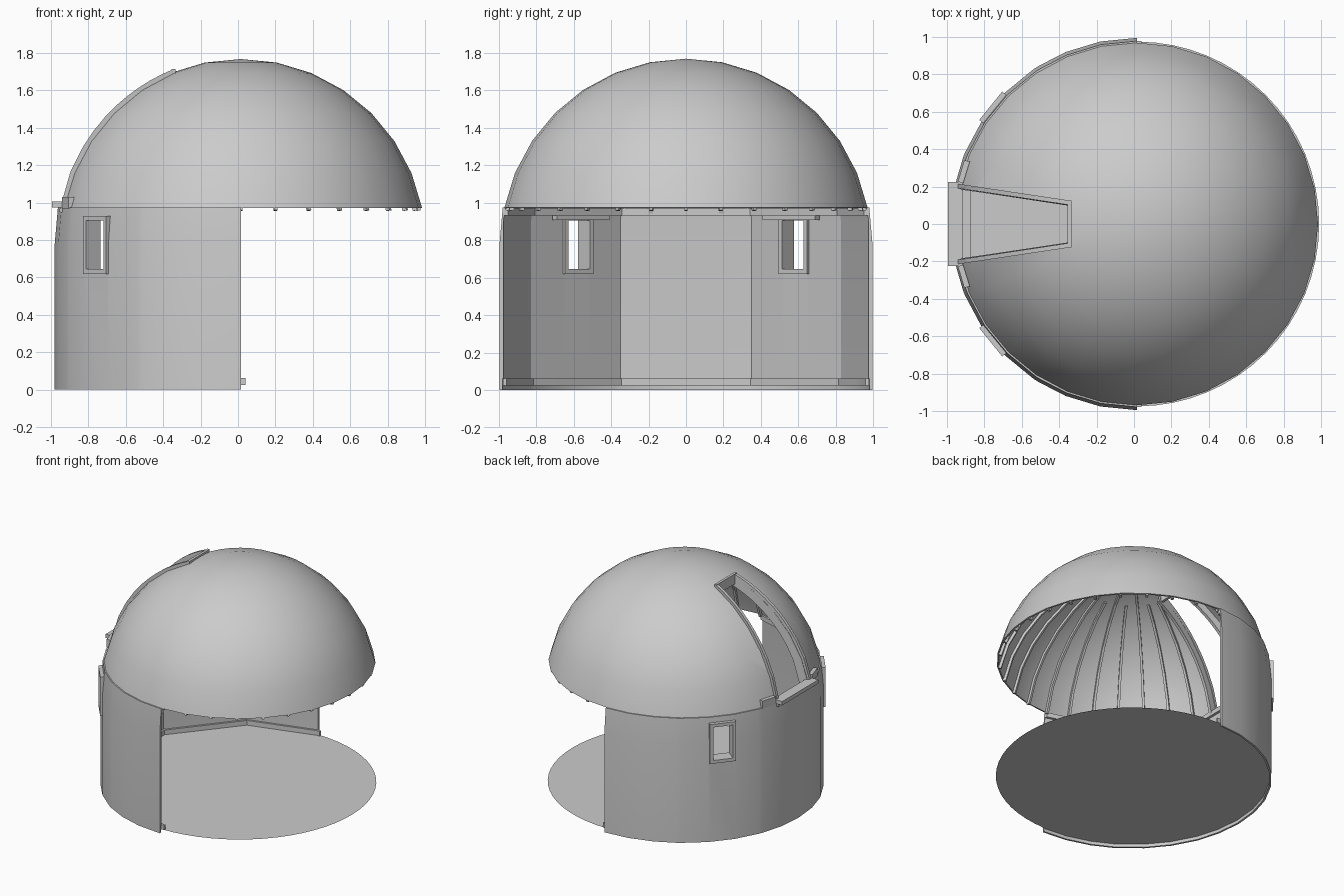
import bpy, bmesh
from math import sin, cos, radians, sqrt, pi
from mathutils import Vector, Matrix

old = bpy.data.objects.get("Cube")
if old:
    bpy.data.objects.remove(old, do_unlink=True)

CX, CZ, R = 0.015, 0.78, 0.988   # dome sphere centre and radius
STEP = 11.25                     # degrees per facet

plaster = bpy.data.materials.new("pale grey")
plaster.use_nodes = True
GREY = (0.6, 0.6, 0.6, 1)
plaster.diffuse_color = GREY
plaster.node_tree.nodes["Principled BSDF"].inputs["Base Color"].default_value = GREY


def finish(name, bm, smooth=True):
    bmesh.ops.recalc_face_normals(bm, faces=bm.faces)
    me = bpy.data.meshes.new(name)
    bm.to_mesh(me)
    bm.free()
    ob = bpy.data.objects.new(name, me)
    bpy.context.collection.objects.link(ob)
    me.materials.append(plaster)
    if smooth:
        bpy.ops.object.select_all(action='DESELECT')
        ob.select_set(True)
        bpy.context.view_layer.objects.active = ob
        bpy.ops.object.shade_smooth_by_angle(angle=radians(25))
    return ob


def loft(bm, sections, closed=False):
    """Join equal point loops into a skin, capped unless it closes on itself."""
    rows = [[bm.verts.new(p) for p in s] for s in sections]
    n = len(rows[0])
    for a, b in zip(rows, rows[1:] + rows[:1] if closed else rows[1:]):
        for i in range(n):
            j = (i + 1) % n
            bm.faces.new((a[i], a[j], b[j], b[i]))
    if not closed:
        bm.faces.new(rows[0])
        bm.faces.new(rows[-1])


def polar(deg, r, z):
    return Vector((CX + r * cos(radians(deg)), r * sin(radians(deg)), z))


def box(name, centre, size, turn=0, smooth=False):
    bm = bmesh.new()
    m = (Matrix.Translation(centre) @ Matrix.Rotation(radians(turn), 4, 'Z')
         @ Matrix.Diagonal((*size, 1)))
    bmesh.ops.create_cube(bm, size=1, matrix=m)
    return finish(name, bm, smooth)


def cut(ob, cutter):
    mod = ob.modifiers.new("opening", 'BOOLEAN')
    mod.operation, mod.solver, mod.object = 'DIFFERENCE', 'EXACT', cutter
    cutter.hide_render = True
    cutter.hide_viewport = True
    cutter.display_type = 'WIRE'


# Floor disc
bm = bmesh.new()
bmesh.ops.create_circle(bm, cap_ends=True, segments=64, radius=0.975,
                        matrix=Matrix.Translation((CX, 0, 0.025)))
finish("floor", bm, False)

# Dome shell: a spherical cap with an inner skin
bm = bmesh.new()
T = 0.012
outer = [(R * sin(radians(STEP * k)), CZ + R * cos(radians(STEP * k))) for k in range(7, 0, -1)]
inner = [((R - T) * sin(radians(STEP * k)), CZ + (R - T) * cos(radians(STEP * k))) for k in range(1, 8)]
profile = outer + [(0, CZ + R), (0, CZ + R - T)] + inner
loft(bm, [[polar(STEP * i, r, z) for r, z in profile] for i in range(32)], closed=True)
bmesh.ops.remove_doubles(bm, verts=bm.verts, dist=1e-5)
bmesh.ops.dissolve_degenerate(bm, edges=bm.edges, dist=1e-5)
dome = finish("dome", bm)

# Slot through the dome for the tapered skylight
X0, Y0, X1, Y1 = -0.97, 0.19, -0.34, 0.10
bm = bmesh.new()
plan = [(X0 - 0.1, -Y0 - 0.014), (X1, -Y1), (X1, Y1), (X0 - 0.1, Y0 + 0.014)]
loft(bm, [[(x, y, z) for x, y in plan] for z in (0.9, 2)])
cut(dome, finish("skylight_cutter", bm, False))

# Skylight jambs follow the dome curve on both sides
for side, label in ((1, "left"), (-1, "right")):
    bm = bmesh.new()
    sections = []
    for i in range(11):
        t = i / 10
        x, y = -0.94 + (X1 + 0.94) * t, Y0 + (Y1 - Y0) * t
        p = Vector((x - CX, y, 0))
        p.z = sqrt(max(R * R - p.x ** 2 - p.y ** 2, 0.01))
        n = p.normalized()
        c = Vector((CX, 0, CZ))
        wide = Vector((0, 0.024, 0))
        ring = [c + n * (R + 0.018), c + n * (R + 0.018) + wide,
                c + n * (R - 0.07) + wide, c + n * (R - 0.07)]
        sections.append([(q.x, q.y * side, q.z) for q in ring])
    loft(bm, sections)
    finish("skylight_jamb_" + label, bm, False)
    box("skylight_bracket_" + label, (-0.91, 0.28 * side, 1.0), (0.03, 0.12, 0.06), -17 * side)
head = box("skylight_header", (X1 - 0.005, 0, 1.675), (0.02, 0.25, 0.08))
box("skylight_sill", (-0.955, 0, 0.99), (0.08, 0.45, 0.03))

# Ribs under the dome, leaving the skylight clear
bm = bmesh.new()
for i in range(32):
    if 15 <= i <= 17:
        continue
    a = STEP * i
    tan = Vector((-sin(radians(a)), cos(radians(a)), 0)) * 0.009
    sections = []
    last = 2.2 if 14 <= i <= 18 else 1
    for k in [7.06, 6, 5, 4, 3, 2.2] + ([1] if last == 1 and i % 2 == 0 else []):
        f = radians(STEP * k)
        p, q = [polar(a, r * sin(f), CZ + r * cos(f)) for r in (R - 0.008, R - 0.032)]
        sections.append([p - tan, p + tan, q + tan, q - tan])
    loft(bm, sections)
finish("dome_ribs", bm, False)

# Half-round wall: smooth outside, faceted lining inside
CORNERS = [90, 122, 159, 201, 238, 270]


def lining(a, r=0.975):
    a = min(max(a, 90), 270)
    for lo, hi in zip(CORNERS, CORNERS[1:]):
        if lo <= a <= hi:
            return r * cos(radians((hi - lo) / 2)) / cos(radians(a - (lo + hi) / 2))


def arc(name, section, first=90, last=270):
    angles = sorted({first, last, *CORNERS, *(90 + STEP * i for i in range(17))})
    bm = bmesh.new()
    loft(bm, [[polar(a, r, z) for r, z in section(a)] for a in angles])
    return finish(name, bm)


wall = arc("wall", lambda a: [(0.995, 0), (0.995, 0.78), (0.978, 0.973), (lining(a, 0.965), 0.973),
                              (lining(a), 0.9), (lining(a), 0.025), (0.98, 0.025), (0.98, 0)])
arc("baseboard", lambda a: [(lining(a) + 0.003, 0.025), (lining(a) + 0.003, 0.062),
                            (lining(a) - 0.016, 0.062), (lining(a) - 0.016, 0.025)], 88.5, 271.5)
arc("top_plate", lambda a: [(lining(a, 0.97), 0.932), (lining(a, 0.97), 0.968),
                            (lining(a) - 0.025, 0.968), (lining(a) - 0.025, 0.932)])

# Two windows with frames and inner lintels
for a, label in ((141, "left"), (219, "right")):
    mid = polar(a, 0.955, 0.775)
    cut(wall, box("window_cutter_" + label, mid, (0.3, 0.17, 0.27), a))
    for s in (-1, 1):
        off = Vector((-sin(radians(a)), cos(radians(a)), 0)) * 0.085 * s
        box(f"window_post_{label}_{'ab'[s > 0]}", mid + off, (0.1, 0.025, 0.31), a)
        box(f"window_rail_{label}_{'ab'[s > 0]}", mid + Vector((0, 0, 0.1425 * s)), (0.1, 0.18, 0.025), a)
    box("window_lintel_" + label, polar(a, 0.89, 0.92), (0.04, 0.36, 0.025), a)
